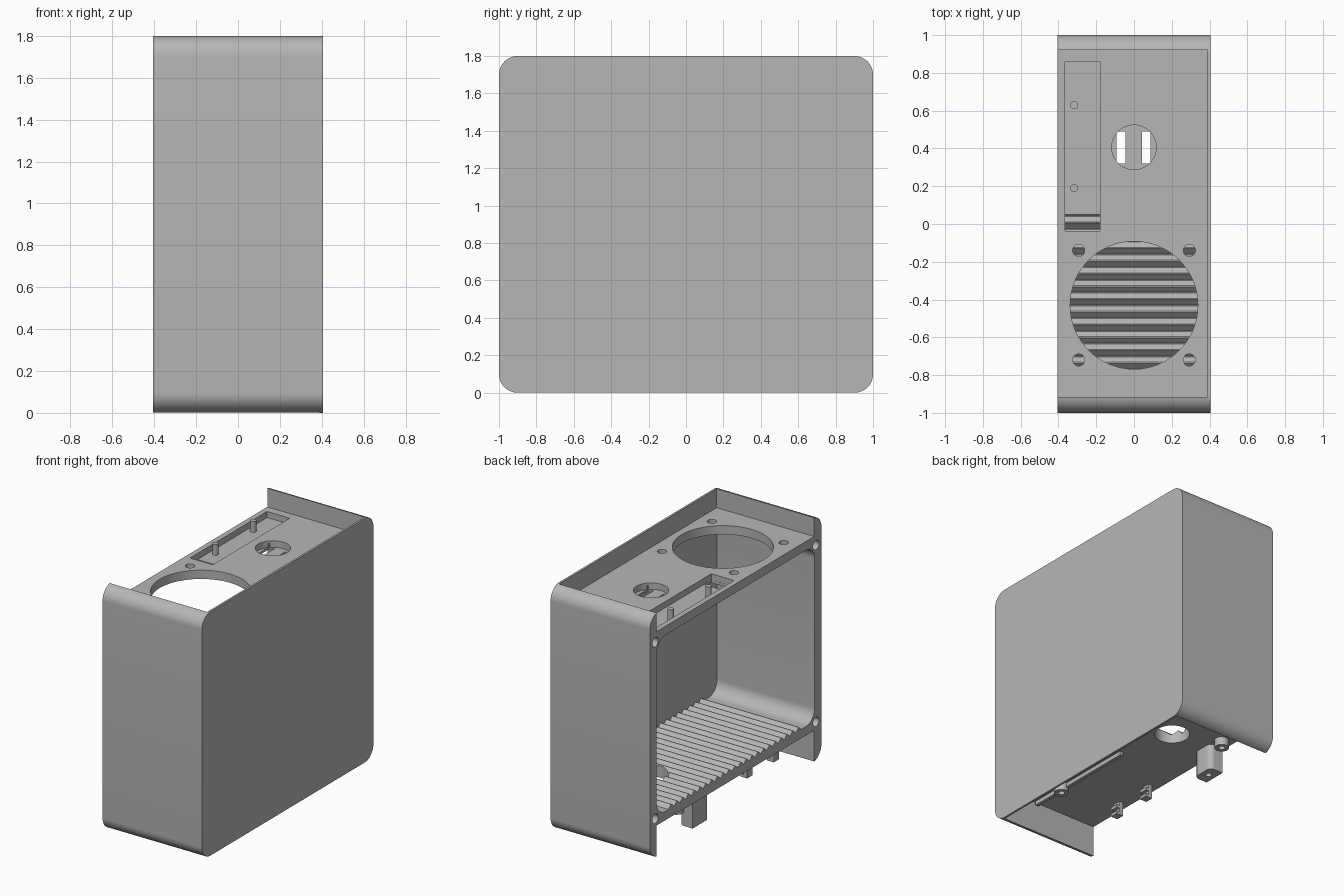
import bpy, bmesh, math
from mathutils import Vector

cube = bpy.data.objects.get("Cube")
if cube:
    bpy.data.objects.remove(cube, do_unlink=True)

grey = bpy.data.materials.new("plain_grey")
grey.use_nodes = True
GREY = (0.47, 0.47, 0.47, 1)
grey.diffuse_color = GREY
grey.node_tree.nodes["Principled BSDF"].inputs["Base Color"].default_value = GREY


def prism(name, outline, lo, hi, axis="z"):
    """Extrude a closed outline: (y, z) points along x, or (x, y) points along z."""
    bm = bmesh.new()
    place = (lambda a, b: (lo, a, b)) if axis == "x" else (lambda a, b: (a, b, lo))
    face = bm.faces.new([bm.verts.new(place(a, b)) for a, b in outline])
    out = bmesh.ops.extrude_face_region(bm, geom=[face])
    step = Vector((hi - lo, 0, 0) if axis == "x" else (0, 0, hi - lo))
    bmesh.ops.translate(bm, vec=step, verts=[v for v in out["geom"] if isinstance(v, bmesh.types.BMVert)])
    bmesh.ops.recalc_face_normals(bm, faces=bm.faces)
    mesh = bpy.data.meshes.new(name)
    bm.to_mesh(mesh)
    bm.free()
    mesh.materials.append(grey)
    obj = bpy.data.objects.new(name, mesh)
    bpy.context.collection.objects.link(obj)
    return obj


def arc(cx, cy, r, start, end, n=12):
    return [(cx + r * math.cos(math.radians(start + (end - start) * i / n)),
             cy + r * math.sin(math.radians(start + (end - start) * i / n))) for i in range(n + 1)]


def circle(cx, cy, r, n=32):
    return arc(cx, cy, r, 0, 360, n)[:-1]


def rect(x0, x1, y0, y1):
    return [(x0, y0), (x1, y0), (x1, y1), (x0, y1)]


def cut(target, cutters):
    """Subtract the cutters one by one, then delete them."""
    for c in cutters:
        c.hide_render = True
        mod = target.modifiers.new("cut", "BOOLEAN")
        mod.operation, mod.solver, mod.object = "DIFFERENCE", "EXACT", c
    deps = bpy.context.evaluated_depsgraph_get()
    mesh = bpy.data.meshes.new_from_object(target.evaluated_get(deps))
    target.modifiers.clear()
    target.data = mesh
    for c in cutters:
        bpy.data.objects.remove(c, do_unlink=True)


# Main measures
HALF, INNER = 0.405, 0.39           # outer side and inner face of the closed panel
HEIGHT, R = 1.8, 0.1
DECK_TOP, DECK_UNDER = 1.66, 1.595  # upper deck
FLOOR, BASE = 0.295, 0.23           # lower deck
OUT = -0.6                          # beyond the open side

# Case block with rounded ends
outline = (arc(-0.9, R, R, 180, 270) + arc(0.9, R, R, 270, 360)
           + arc(0.9, HEIGHT - R, R, 0, 90) + arc(-0.9, HEIGHT - R, R, 90, 180))
case = prism("case", outline, -HALF, HALF, "x")

# Inner chamber with a ribbed floor
chamber = arc(-0.82, FLOOR + R, R, 180, 270)
pitch, slope, flat, y = 0.0675, 0.028, 0.00575, -0.7655
for i in range(23):
    chamber += [(y, FLOOR), (y + slope, FLOOR + 0.028),
                (y + slope + flat, FLOOR + 0.028), (y + 2 * slope + flat, FLOOR)]
    y += pitch
chamber += (arc(0.82, FLOOR + R, R, 270, 360) + arc(0.82, DECK_UNDER - R, R, 0, 90)
            + arc(-0.82, DECK_UNDER - R, R, 90, 180))

SX, SY = 0.0, 0.406                 # socket centre
FY = -0.43                          # fan centre
cutters = [
    prism("chamber_cut", chamber, OUT, INNER, "x"),
    prism("top_cut", rect(OUT, INNER, -0.915, 0.92), DECK_TOP, 2),
    prism("base_cut", rect(OUT, INNER, -0.915, 0.92), -0.2, BASE),
    prism("fan_cut", circle(0, FY, 0.338, 64), 1.5, 1.75),
    prism("tray_cut", rect(-0.365, -0.18, -0.038, 0.86), 1.615, 1.75),
    prism("cable_cut", rect(-0.364, -0.181, -0.037, 0.05), 1.5, 1.64),
    prism("socket_cut", circle(SX, SY, 0.118, 40), 1.612, 1.75),
    prism("floor_hole_cut", circle(SX, SY, 0.12, 40), 0.1, 0.5),
]
for x0, x1 in ((-0.092, -0.045), (0.042, 0.088)):
    cutters.append(prism("socket_slot_cut", rect(x0, x1, 0.32, 0.49), 1.5, 1.64))
for sx in (-1, 1):
    for hy in (-0.14, -0.72):
        cutters.append(prism("fan_screw_cut", circle(sx * 0.293, hy, 0.032, 20), 1.5, 1.75))
for hy in (-0.937, 0.937):
    for hz in (0.285, 1.588):
        cutters.append(prism("rim_screw_cut", circle(hy, hz, 0.035, 20), OUT, -0.25, "x"))
cut(case, cutters)
parts = [case]

# Locating pegs in the tray
for py in (0.19, 0.63):
    parts.append(prism("tray_peg", circle(-0.317, py, 0.021, 20), 1.61, 1.695))

# Mounting post with one rounded side, and small screw bosses, under the base
post = prism("base_post", [(-0.39, 0.31), (-0.32, 0.31)] + arc(-0.32, 0.35, 0.04, -90, 0, 6)
             + arc(-0.32, 0.44, 0.04, 0, 90, 6) + [(-0.39, 0.48)], 0.035, BASE + 0.01)
cut(post, [prism("post_cut", circle(-0.335, 0.395, 0.022, 20), 0, 0.13)])
parts.append(post)
for bx, by in ((-0.315, 0.56), (0.13, -0.62)):
    boss = prism("base_boss", circle(bx, by, 0.05), 0.17, BASE + 0.01)
    cut(boss, [prism("boss_cut", circle(bx, by, 0.022, 20), 0.1, 0.215)])
    parts.append(boss)

# Long rib under the base
parts.append(prism("base_rib", rect(0.1, 0.125, -0.9, 0.0), 0.2, BASE + 0.01))

# Cable clips: stem with a hooked tip
for cy in (-0.25, -0.56):
    parts.append(prism("clip_stem", rect(-0.345, -0.315, cy - 0.03, cy + 0.03), 0.125, BASE + 0.01))
    for z in (0.125, 0.175):
        parts.append(prism("clip_hook", rect(-0.345, -0.29, cy - 0.03, cy + 0.03), z, z + 0.022))

# Smooth curves, keep hard edges
bpy.ops.object.select_all(action="DESELECT")
for obj in parts:
    obj.select_set(True)
bpy.context.view_layer.objects.active = case
bpy.ops.object.shade_smooth_by_angle(angle=math.radians(30))
